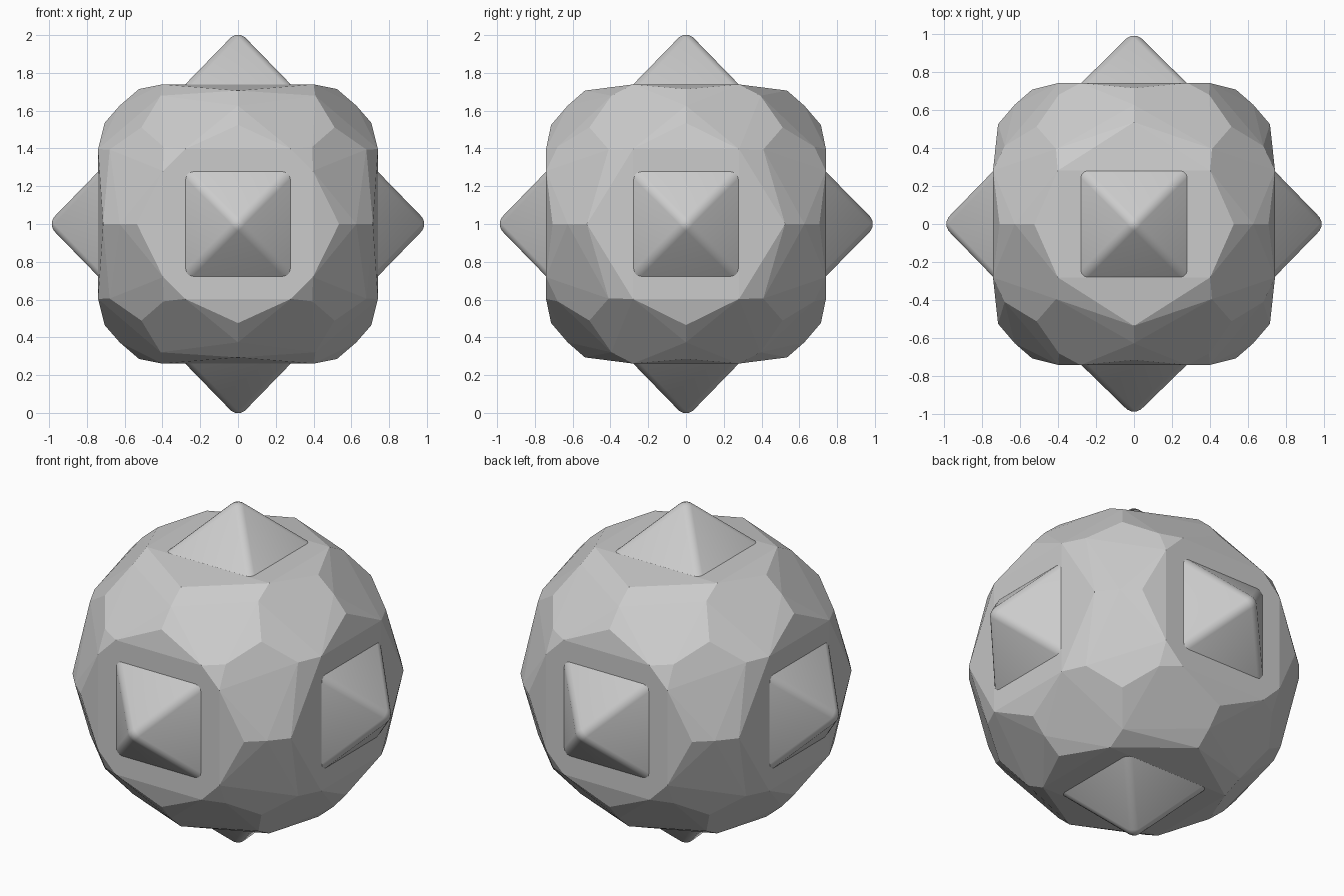
import bpy, bmesh
from itertools import product
from mathutils import Vector

if "Cube" in bpy.data.objects:
    bpy.data.objects.remove(bpy.data.objects["Cube"])

R = 0.886  # every shell corner lies on this sphere


def finish(bm, name, smooth=False):
    mesh = bpy.data.meshes.new(name)
    bm.to_mesh(mesh)
    bm.free()
    ob = bpy.data.objects.new(name, mesh)
    bpy.context.collection.objects.link(ob)
    if smooth:
        bpy.ops.object.select_all(action='DESELECT')
        ob.select_set(True)
        bpy.context.view_layer.objects.active = ob
        bpy.ops.object.shade_smooth_by_angle(angle=0.5)
    return ob


def faceted_ball():
    # three axis orders give six faces; sign products mirror every point
    pts = set()

    def add(p):
        p = Vector(p).normalized() * R
        for s in product((1, -1), repeat=3):
            pts.add(tuple(round(a * b, 4) + 0.0 for a, b in zip(p, s)))

    for k in range(3):
        for q in ((0.41, 0.395, 0.68), (0.525, 0, 0.715),
                  (0, 0.535, 0.706), (0.626, 0, 0.626)):
            add(q[k:] + q[:k])
    add((1, 1, 1))
    # flat pads that carry the spikes
    for p in ((0.40, 0.28, 0.738), (0.738, 0.28, 0.395),
              (0.395, 0.738, 0.28), (0.28, 0.738, 0.395)):
        add(p)
    bm = bmesh.new()
    for p in pts:
        bm.verts.new((p[0], p[1], p[2] + 1))
    res = bmesh.ops.convex_hull(bm, input=bm.verts)
    loose = [v for v in bm.verts if not v.link_faces]
    bmesh.ops.delete(bm, geom=loose, context='VERTS')
    bmesh.ops.dissolve_limit(bm, angle_limit=0.03, verts=bm.verts, edges=bm.edges)
    bmesh.ops.recalc_face_normals(bm, faces=bm.faces)
    return finish(bm, "faceted_ball")


def spike(name, direction, tip):
    # square pyramid with softened slanted edges
    bm = bmesh.new()
    h, z0 = 0.298, 0.72
    base = [bm.verts.new((x, y, z0)) for x, y in ((-h, -h), (h, -h), (h, h), (-h, h))]
    apex = bm.verts.new((0, 0, tip + 0.01))
    bm.faces.new(base[::-1])
    for i in range(4):
        bm.faces.new((base[i], base[(i + 1) % 4], apex))
    bmesh.ops.bevel(bm, geom=list(apex.link_edges), offset=0.03, segments=3,
                    profile=0.5, affect='EDGES', clamp_overlap=True)
    # keep the tip at its exact height
    top = max(v.co.z for v in bm.verts)
    for v in bm.verts:
        v.co.z = z0 + (v.co.z - z0) * (tip - z0) / (top - z0)
    d = Vector(direction)
    up = 'Y' if abs(d.z) < 0.5 else 'X'
    rot = Vector((0, 0, 1)).rotation_difference(d).to_matrix()
    if d.z < -0.5:
        for v in bm.verts:
            v.co = Vector((v.co.x, -v.co.y, -v.co.z))
    else:
        bmesh.ops.rotate(bm, verts=bm.verts, cent=(0, 0, 0), matrix=rot)
    bmesh.ops.translate(bm, verts=bm.verts, vec=(0, 0, 1))
    bmesh.ops.recalc_face_normals(bm, faces=bm.faces)
    return finish(bm, name, smooth=True)


faceted_ball()
for name, d, tip in (("spike_right", (1, 0, 0), 0.985), ("spike_left", (-1, 0, 0), 0.985),
                     ("spike_back", (0, 1, 0), 0.988), ("spike_front", (0, -1, 0), 0.985),
                     ("spike_top", (0, 0, 1), 1.0), ("spike_bottom", (0, 0, -1), 1.0)):
    spike(name, d, tip)
